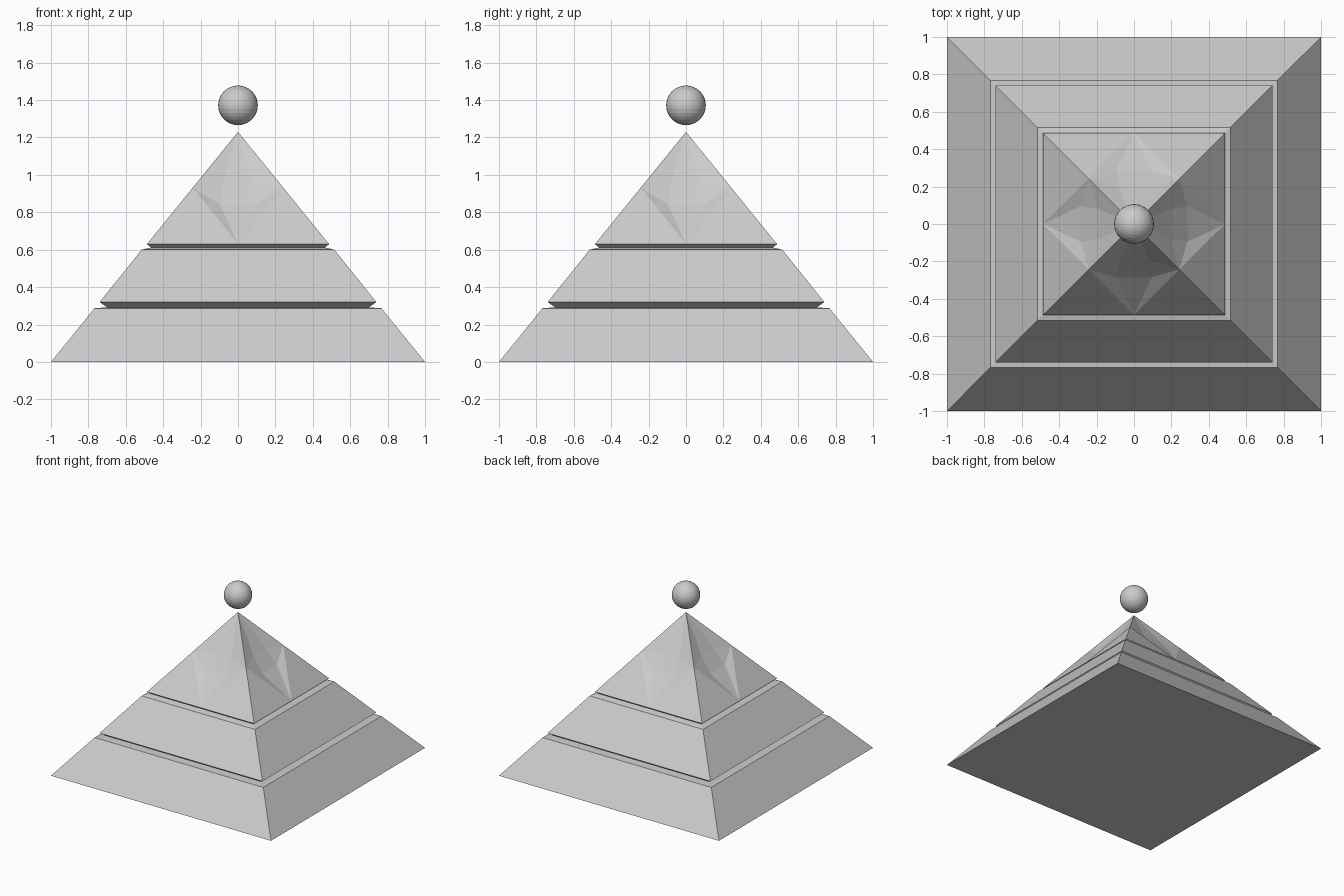
import bpy, bmesh
from math import pi
from mathutils import Matrix

if "Cube" in bpy.data.objects:
    bpy.data.objects.remove(bpy.data.objects["Cube"])


def finish(name, bm):
    bmesh.ops.remove_doubles(bm, verts=bm.verts, dist=1e-4)
    bmesh.ops.recalc_face_normals(bm, faces=bm.faces)
    mesh = bpy.data.meshes.new(name)
    bm.to_mesh(mesh)
    bm.free()
    obj = bpy.data.objects.new(name, mesh)
    bpy.context.collection.objects.link(obj)
    return obj


# Tiers: square rings stacked along a half-width / height profile
profile = [(1, 0), (0.767, 0.287), (0.70, 0.292), (0.74, 0.32),
           (0.515, 0.60), (0.465, 0.612), (0.487, 0.63)]
bm = bmesh.new()
rings = [[bm.verts.new((sx * w, sy * w, z))
          for sx, sy in ((-1, -1), (1, -1), (1, 1), (-1, 1))]
         for w, z in profile]
bm.faces.new(rings[0])
for a, b in zip(rings, rings[1:]):
    for i in range(4):
        j = (i + 1) % 4
        bm.faces.new((a[i], a[j], b[j], b[i]))

# Capstone: one side with a shallow faceted dent, repeated four times
half = {"corner": (0.487, -0.487, 0.63), "edge": (0.242, -0.242, 0.932),
        "low": (0.095, -0.285, 0.84), "high": (0.08, -0.195, 0.955)}
for k in range(4):
    rot = Matrix.Rotation(k * pi / 2, 3, 'Z')
    v = {}
    for n, (x, y, z) in half.items():
        for s in (-1, 1):
            v[n, s] = bm.verts.new((s * x, y, z))
    peak = bm.verts.new((0, 0, 1.23))
    mid = bm.verts.new((0, -0.487, 0.63))
    for s in (-1, 1):
        c, e, lo, hi = (v[n, s] for n in half)
        for tri in ((c, e, mid), (e, lo, mid), (e, hi, lo), (e, peak, hi)):
            bm.faces.new(tri)
    bm.faces.new((v["low", -1], v["low", 1], mid))
    bm.faces.new((v["low", -1], v["high", -1], v["high", 1], v["low", 1]))
    bm.faces.new((v["high", -1], peak, v["high", 1]))
    bmesh.ops.rotate(bm, verts=list(v.values()) + [peak, mid],
                     cent=(0, 0, 0), matrix=rot)
finish("stepped_pyramid", bm)

# Floating ball above the peak
bm = bmesh.new()
bmesh.ops.create_uvsphere(bm, u_segments=32, v_segments=16, radius=0.106,
                          matrix=Matrix.Translation((0, 0, 1.372)))
finish("floating_ball", bm)
